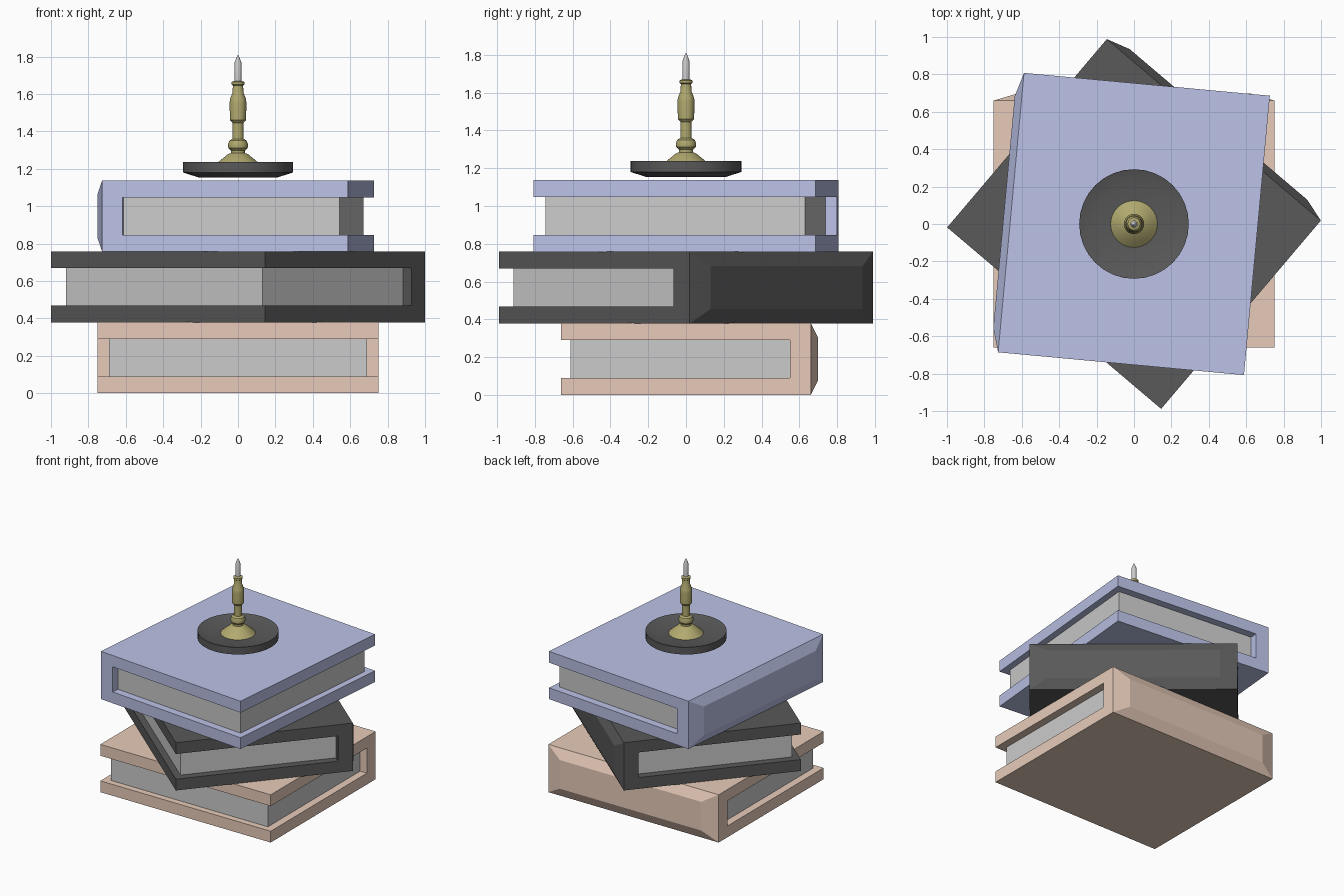
import bpy, bmesh, math
from mathutils import Matrix, Vector

if "Cube" in bpy.data.objects:
    bpy.data.objects.remove(bpy.data.objects["Cube"])


def material(name, rgb):
    m = bpy.data.materials.new(name)
    m.diffuse_color = (*rgb, 1)
    m.use_nodes = True
    m.node_tree.nodes["Principled BSDF"].inputs["Base Color"].default_value = m.diffuse_color
    return m


def finish(name, bm, mat=None):
    bmesh.ops.recalc_face_normals(bm, faces=bm.faces)
    me = bpy.data.meshes.new(name)
    bm.to_mesh(me)
    bm.free()
    ob = bpy.data.objects.new(name, me)
    bpy.context.collection.objects.link(ob)
    if mat:
        me.materials.append(mat)
    return ob


L, W, H, T = 0.75, 0.66, 0.38, 0.09   # half length, half width, height, board


def book(name, z, turn, mat):
    # cover: C-shaped section extruded along the spine
    section = [(-W, 0), (W, 0), (W, H), (-W, H),
               (-W, H - T), (0.55, H - T), (0.55, T), (-W, T)]
    bm = bmesh.new()
    face = bm.faces.new([bm.verts.new((-L, y, zz)) for y, zz in section])
    ext = bmesh.ops.extrude_face_region(bm, geom=[face])["geom"]
    moved = [v for v in ext if isinstance(v, bmesh.types.BMVert)]
    bmesh.ops.translate(bm, verts=moved, vec=(2 * L, 0, 0))
    bmesh.ops.recalc_face_normals(bm, faces=bm.faces)
    # raised, chamfered spine
    back = [f for f in bm.faces if f.calc_center_median().y > W - 0.001]
    spine = bmesh.ops.extrude_discrete_faces(bm, faces=back)["faces"][0]
    for v in spine.verts:
        v.co = Vector((v.co.x * 0.83, W + 0.038, H / 2 + (v.co.z - H / 2) * 0.6))
    cover = finish(name + "_cover", bm, mat)

    # page block
    bm = bmesh.new()
    bmesh.ops.create_cube(bm, size=1, matrix=Matrix.Translation((0, -0.02, H / 2))
                          @ Matrix.Diagonal((1.38, 1.18, H - 2 * T, 1)))
    pages = finish(name + "_pages", bm)
    for ob in (cover, pages):
        ob.location.z = z
        ob.rotation_euler.z = math.radians(turn)


def lathe(name, profile, mat=None, steps=32):
    bm = bmesh.new()
    vs = [bm.verts.new((r, 0, z)) for r, z in profile]
    edges = [bm.edges.new(p) for p in zip(vs, vs[1:])]
    bmesh.ops.spin(bm, geom=vs + edges, cent=(0, 0, 0), axis=(0, 0, 1),
                   angle=math.tau, steps=steps)
    bmesh.ops.remove_doubles(bm, verts=bm.verts, dist=0.0005)
    ob = finish(name, bm, mat)
    bpy.ops.object.select_all(action="DESELECT")
    ob.select_set(True)
    bpy.context.view_layer.objects.active = ob
    bpy.ops.object.shade_smooth_by_angle(angle=math.radians(30))


tan = material("tan_cover", (0.80, 0.60, 0.49))
black = material("black", (0.10, 0.10, 0.10))
blue = material("blue_cover", (0.50, 0.54, 0.80))
brass = material("brass", (0.44, 0.40, 0.16))

# three stacked books
book("bottom_book", 0, 0, tan)
book("middle_book", 0.378, -40.3, black)
book("top_book", 0.757, 84.7, blue)

# shallow dish
lathe("dish", [(0, 1.153), (0.21, 1.153), (0.293, 1.18), (0.293, 1.237),
               (0.22, 1.215), (0, 1.215)], black)

# turned stem
lathe("candle_stem", [(0, 1.213), (0.125, 1.218), (0.10, 1.24), (0.055, 1.277),
                      (0.038, 1.284), (0.038, 1.298), (0.052, 1.312),
                      (0.054, 1.33), (0.046, 1.35), (0.03, 1.36), (0.03, 1.445),
                      (0.043, 1.46), (0.045, 1.55), (0.043, 1.572),
                      (0.03, 1.605), (0.027, 1.645), (0.034, 1.65),
                      (0.034, 1.664), (0.02, 1.67), (0, 1.67)], brass)

# pointed grey tip
lathe("candle_tip", [(0, 1.655), (0.018, 1.655), (0.019, 1.765),
                     (0.006, 1.80), (0, 1.812)], None, 16)
